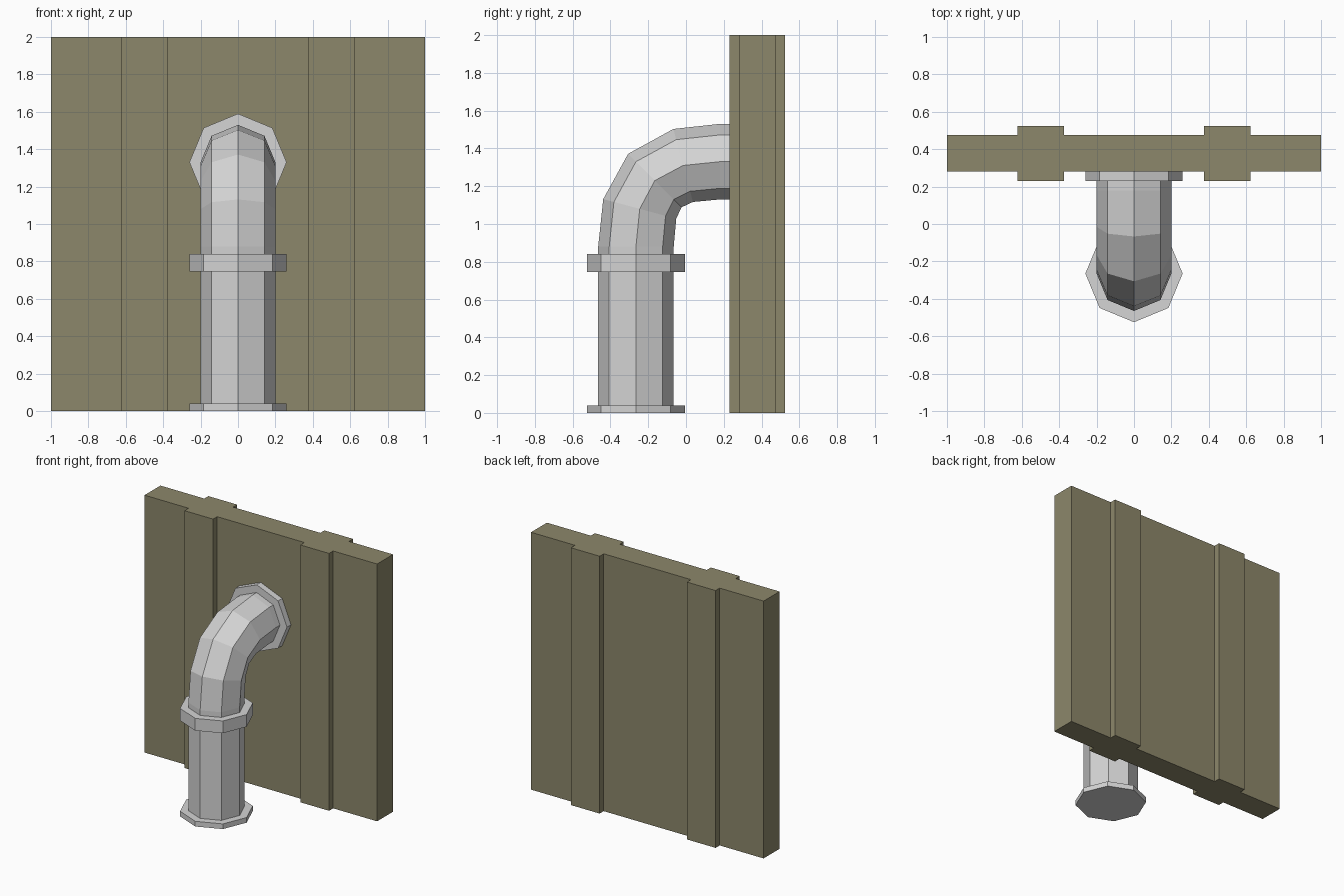
import bpy, bmesh, math
from mathutils import Vector

if "Cube" in bpy.data.objects:
    bpy.data.objects.remove(bpy.data.objects["Cube"])


def material(name, color):
    m = bpy.data.materials.new(name)
    m.diffuse_color = (*color, 1)
    m.use_nodes = True
    m.node_tree.nodes["Principled BSDF"].inputs["Base Color"].default_value = m.diffuse_color
    return m


STEEL = material("light grey metal", (0.66, 0.66, 0.66))
WALL = material("olive panel", (0.265, 0.243, 0.145))
PIPE_Y, OUTLET_Z, SIDES = -0.265, 1.33, 8


def make(name, bm, mat):
    bmesh.ops.recalc_face_normals(bm, faces=bm.faces)
    mesh = bpy.data.meshes.new(name)
    bm.to_mesh(mesh)
    bm.free()
    mesh.materials.append(mat)
    obj = bpy.data.objects.new(name, mesh)
    bpy.context.collection.objects.link(obj)
    return obj


def tube(name, path, radius):
    """Octagonal capped tube through (y, z, tilt in degrees) stations."""
    bm = bmesh.new()
    rings = []
    for y, z, tilt in path:
        t = math.radians(tilt)
        out = Vector((0, -math.cos(t), math.sin(t)))
        ring = []
        for i in range(SIDES):
            a = math.tau * i / SIDES
            p = Vector((0, y, z)) + radius * (out * math.cos(a) + Vector((1, 0, 0)) * math.sin(a))
            ring.append(bm.verts.new(p))
        rings.append(ring)
    for a, b in zip(rings, rings[1:]):
        for i in range(SIDES):
            j = (i + 1) % SIDES
            bm.faces.new((a[i], a[j], b[j], b[i]))
    bm.faces.new(rings[0])
    bm.faces.new(rings[-1])
    return make(name, bm, STEEL)


# wall panel: stepped plan outline, mirrored front to back, extruded upward
front = [(-1, .28), (-.622, .28), (-.622, .23), (-.375, .23), (-.375, .28)]
front += [(-x, y) for x, y in reversed(front)]
outline = front + [(x, 0.755 - y) for x, y in reversed(front)]
bm = bmesh.new()
base = bm.faces.new([bm.verts.new((x, y, 0)) for x, y in outline])
ext = bmesh.ops.extrude_face_region(bm, geom=[base], use_keep_orig=True)
top = [v for v in ext["geom"] if isinstance(v, bmesh.types.BMVert)]
bmesh.ops.translate(bm, verts=top, vec=(0, 0, 2))
make("wall_panel", bm, WALL)

# bent pipe: straight riser, elbow, short run into the wall
tube("bent_pipe", [(PIPE_Y, 0.02, 0), (PIPE_Y, 0.88, 0), (-.245, 1.08, 15), (-.165, 1.23, 45),
                   (-.015, 1.31, 75), (.18, OUTLET_Z, 90), (.28, OUTLET_Z, 90)], 0.2)

# collars: foot, mid coupling and wall flange
tube("foot_flange", [(PIPE_Y, 0, 0), (PIPE_Y, 0.04, 0)], 0.26)
tube("pipe_coupling", [(PIPE_Y, 0.745, 0), (PIPE_Y, 0.84, 0)], 0.26)
tube("wall_flange", [(0.23, OUTLET_Z, 90), (0.28, OUTLET_Z, 90)], 0.26)
